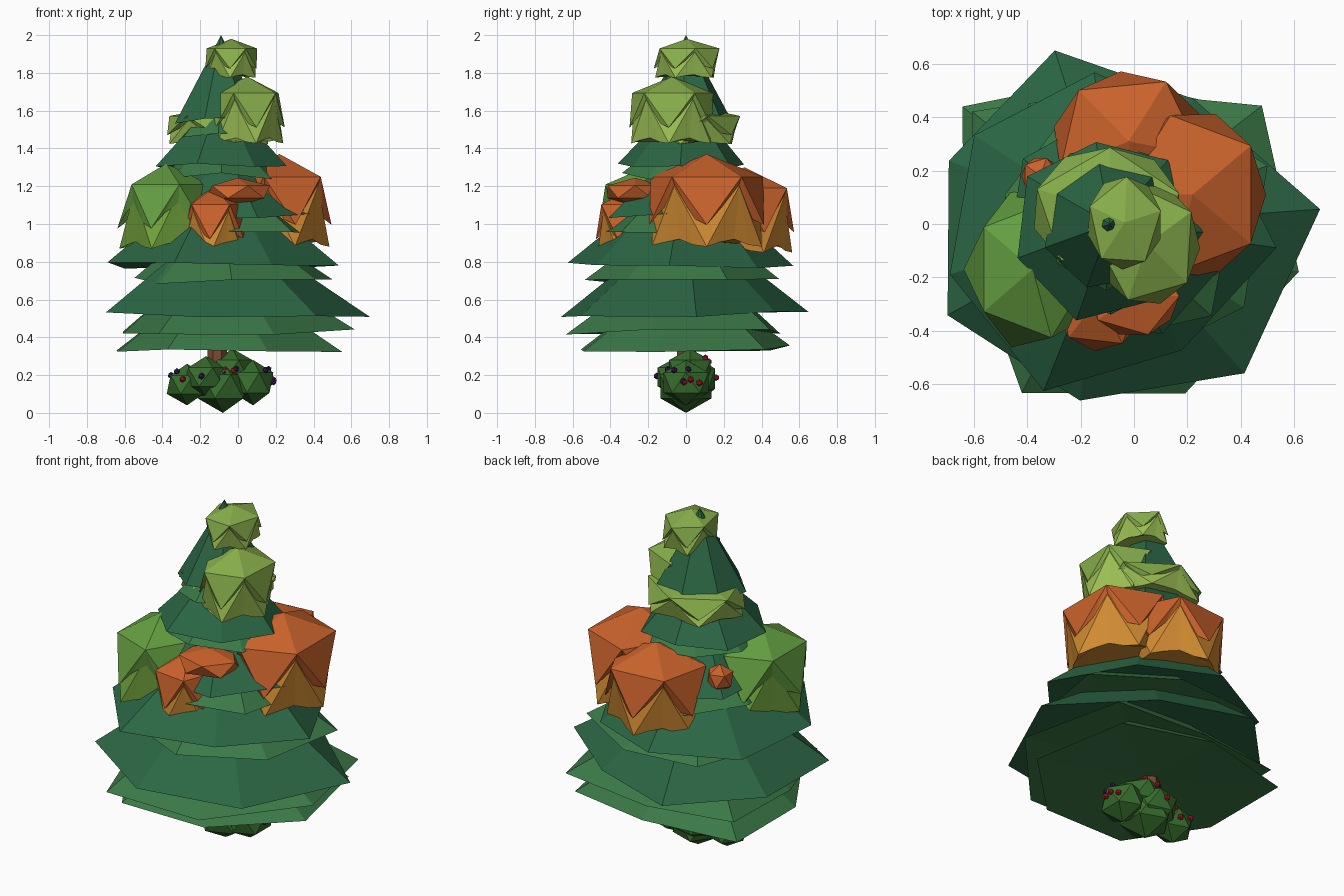
import bpy, bmesh, random
from math import sin, cos, pi, radians
from mathutils import Vector, Matrix

if "Cube" in bpy.data.objects:
    bpy.data.objects.remove(bpy.data.objects["Cube"])

random.seed(4)
AXIS = (-0.1, 0.0)


def material(name, hexa):
    rgb = [int(hexa[i:i + 2], 16) / 255 for i in (0, 2, 4)]
    m = bpy.data.materials.new(name)
    m.diffuse_color = [c ** 2.2 for c in rgb] + [1]
    m.use_nodes = True
    m.node_tree.nodes["Principled BSDF"].inputs["Base Color"].default_value = m.diffuse_color
    return m


MAT = {n: material(n, h) for n, h in dict(
    needle_dark="2f6646", needle_mid="3d7848", bark="7a4a35",
    orange="c8622f", amber="d08a35", green="639c42", moss="70a03e",
    lime="86ad4c", bright_lime="9bbf55", bush="396c30",
    red="b0202a", purple="3a2060").items()}


def finish(name, bm, mat):
    bmesh.ops.recalc_face_normals(bm, faces=bm.faces)
    me = bpy.data.meshes.new(name)
    bm.to_mesh(me)
    bm.free()
    ob = bpy.data.objects.new(name, me)
    bpy.context.collection.objects.link(ob)
    me.materials.append(MAT[mat])
    return ob


def skirt(i, z, height, phase, radii, mat):
    """Irregular low-poly cone with a closed underside."""
    bm = bmesh.new()
    top = bm.verts.new((AXIS[0] + .01, AXIS[1], z + height))
    mid = bm.verts.new((*AXIS, z + .03))
    rim = []
    for k, r in enumerate(radii):
        a = radians(phase) + 2 * pi * k / len(radii)
        dz = random.uniform(-.02, .02)
        rim.append(bm.verts.new((AXIS[0] + r * cos(a), AXIS[1] + r * sin(a), z + dz)))
    for k in range(len(rim)):
        a, b = rim[k - 1], rim[k]
        bm.faces.new((a, b, top))
        bm.faces.new((b, a, mid))
    finish(f"needle_layer_{i}", bm, mat)


def ring(bm, c, rx, ry, z, phase, per=4, wave=0.0):
    """Pentagon with per points on each side and an optional wavy height."""
    out = []
    for k in range(5 * per):
        s, f = divmod(k, per)
        p, q = [Vector((cos(phase + 2 * pi * j / 5), sin(phase + 2 * pi * j / 5)))
                for j in (s, s + 1)]
        v = p.lerp(q, f / per)
        out.append(bm.verts.new((c[0] + rx * v.x, c[1] + ry * v.y,
                                 z + wave * (-.6, .4, 1, -.2)[k % 4])))
    return out


def clump(name, c, rx, ry, z0, z1, deg, cap_mat, body_mat, flare=1.0):
    """Foliage clump: an icosahedron-like cap with a wavy edge over a lighter body."""
    h, ph = z1 - z0, radians(deg)
    rx, ry = rx * 1.1, ry * 1.1
    bm = bmesh.new()
    tip = bm.verts.new((c[0], c[1], z1))
    up = ring(bm, c, rx * .98, ry * .98, z0 + .76 * h, ph, 1)
    low = ring(bm, c, rx * flare, ry * flare, z0 + .36 * h, ph + pi / 5, 4, .18 * h)
    for j in range(5):
        bm.faces.new((up[j - 1], up[j], tip))
        bm.faces.new((up[j - 1], up[j], low[4 * (j - 1)]))
        for k in range(4 * (j - 1), 4 * j):
            bm.faces.new((up[j], low[k], low[k + 1]))
    finish(name + "_cap", bm, cap_mat)
    bm = bmesh.new()
    a = ring(bm, c, rx * .92, ry * .92, z0 + .66 * h, ph, 1)
    b = ring(bm, c, rx * .96 * flare, ry * .96 * flare, z0 + .05 * h, ph + pi / 5, 4, .05 * h)
    for j in range(5):
        bm.faces.new((a[j - 1], a[j], b[4 * (j - 1)]))
        for k in range(4 * (j - 1), 4 * j):
            bm.faces.new((a[j], b[k], b[k + 1]))
    bm.faces.new(a)
    bm.faces.new(b)
    finish(name + "_body", bm, body_mat)


def blob(name, loc, size, mat, sub=1, jitter=0.0):
    bm = bmesh.new()
    bmesh.ops.create_icosphere(bm, subdivisions=sub, radius=1)
    for v in bm.verts:
        v.co *= 1 + random.uniform(-jitter, jitter)
    bmesh.ops.transform(bm, matrix=Matrix.Translation(loc) @ Matrix.Diagonal((*size, 1)),
                        verts=bm.verts)
    return finish(name, bm, mat)


# trunk
bm = bmesh.new()
bmesh.ops.create_cone(bm, cap_ends=True, segments=7, radius1=.06, radius2=.045, depth=.55,
                      matrix=Matrix.Translation((-.11, 0, .335)))
finish("trunk", bm, "bark")

# needle layers: rim height, cone height, first angle, radius per corner
layers = [
    (.34, .42, 141, (.70, .55, .62, .60, .67, .68, .55), "needle_mid"),
    (.43, .45, -14, (.74, .73, .50, .66, .52, .71, .70), "needle_mid"),
    (.52, .52, 4, (.80, .57, .68, .64, .69, .67, .76), "needle_dark"),
    (.70, .40, 20, (.64, .52, .54, .45, .46, .54, .60), "needle_mid"),
    (.78, .52, -8, (.64, .55, .57, .60, .62, .67, .55), "needle_dark"),
    (.96, .36, 10, (.48, .45, .43, .40, .42, .44, .52), "needle_mid"),
    (1.05, .40, -12, (.49, .45, .42, .40, .38, .42, .46), "needle_dark"),
    (1.25, .28, 15, (.34, .33, .30, .31, .33, .34, .34), "needle_mid"),
    (1.31, .38, -5, (.36, .33, .31, .35, .36, .38, .34), "needle_dark"),
    (1.47, .25, 12, (.25, .24, .23, .22, .24, .25, .24), "needle_mid"),
    (1.55, .45, -5, (.24, .26, .25, .24, .25, .25, .24), "needle_dark"),
]
for i, (z, h, ph, radii, mat) in enumerate(layers):
    skirt(i + 1, z, h, ph, radii, mat)

# foliage clumps around the middle
clump("right_clump", (.22, .11), .25, .29, .87, 1.37, 36, "orange", "amber")
clump("back_clump", (-.02, .31), .26, .24, .84, 1.30, 60, "orange", "amber")
clump("front_clump", (-.13, -.28), .16, .18, .83, 1.19, 300, "orange", "amber")
blob("front_ridge", (0, -.27, 1.17), (.19, .17, .075), "orange")
blob("small_clump", (-.35, .18, 1.13), (.08, .08, .08), "orange")
clump("left_clump", (-.38, -.17), .21, .25, .86, 1.32, 216, "green", "moss", 1.12)

# lime clumps near the top
clump("crown_clump", (-.035, .005), .13, .16, 1.77, 1.98, 15, "lime", "bright_lime")
clump("upper_clump", (.05, -.075), .18, .21, 1.42, 1.78, 320, "lime", "bright_lime")
clump("collar_clump", (-.1, .05), .26, .22, 1.42, 1.62, 160, "lime", "bright_lime")

# bush at the foot, with berries
lobes = [((-.27, 0, .15), (.12, .12, .11)), ((-.17, -.04, .19), (.13, .13, .11)),
         ((-.08, 0, .14), (.15, .16, .14)), ((-.03, .02, .23), (.12, .13, .11)),
         ((.08, 0, .16), (.12, .14, .12)), ((-.1, .06, .18), (.14, .11, .12))]
for i, (loc, size) in enumerate(lobes):
    blob(f"bush_lobe_{i + 1}", loc, size, "bush", 1, 0)
for i in range(30):
    loc, size = lobes[(0, 1, 3, 4, 5)[i % 5]]
    a, s = random.uniform(0, 2 * pi), random.uniform(-.1, .7)
    d = Vector((cos(a) * (1 - s * s) ** .5, sin(a) * (1 - s * s) ** .5, s))
    p = [loc[k] + .9 * d[k] * size[k] for k in range(3)]
    blob(f"berry_{i + 1}", p, (.018,) * 3, "red" if i % 2 else "purple")
